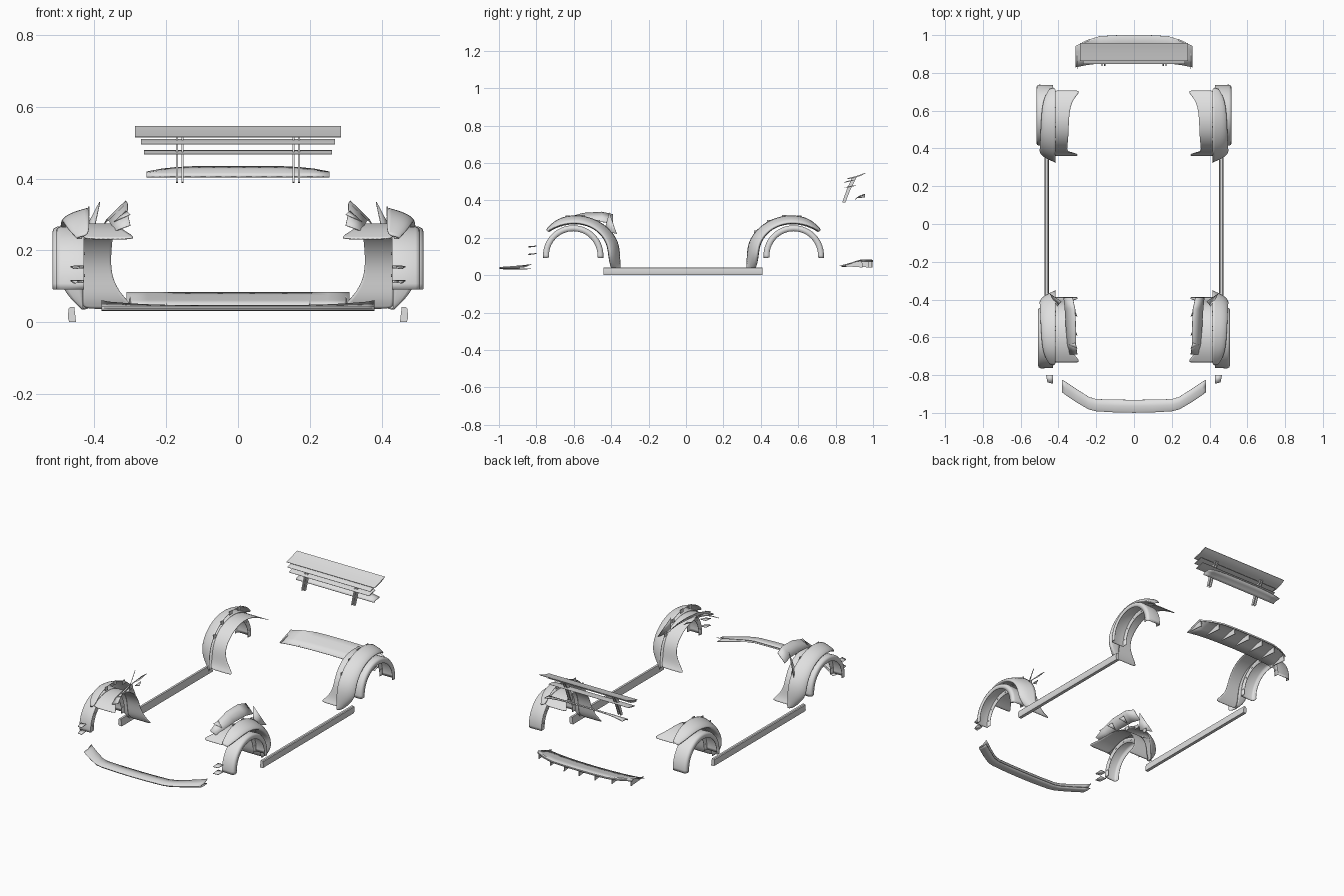
import bpy, math

if "Cube" in bpy.data.objects:
    bpy.data.objects.remove(bpy.data.objects["Cube"])

grey = bpy.data.materials.new("light_grey")
grey.diffuse_color = (0.75, 0.75, 0.75, 1)
grey.use_nodes = True
grey.node_tree.nodes["Principled BSDF"].inputs["Base Color"].default_value = grey.diffuse_color


def make(name, verts, faces, mirror=False, sub=0, thick=0.0):
    me = bpy.data.meshes.new(name)
    me.from_pydata(verts, [], faces)
    me.materials.append(grey)
    ob = bpy.data.objects.new(name, me)
    bpy.context.collection.objects.link(ob)
    if sub or thick:
        for p in me.polygons:
            p.use_smooth = True
    if sub:
        m = ob.modifiers.new("Smooth", 'SUBSURF')
        m.levels = m.render_levels = sub
    if thick:
        m = ob.modifiers.new("Thickness", 'SOLIDIFY')
        m.thickness, m.offset = thick, 0
    if mirror:
        ob.modifiers.new("Mirror", 'MIRROR')
    bpy.ops.object.select_all(action='DESELECT')
    bpy.context.view_layer.objects.active = ob
    ob.select_set(True)
    bpy.ops.object.shade_smooth_by_angle(angle=math.radians(40))
    return ob


def sheet(name, rows, **kw):
    """Surface through rows of points."""
    n = len(rows[0])
    verts = [p for r in rows for p in r]
    faces = [(i * n + j, i * n + j + 1, (i + 1) * n + j + 1, (i + 1) * n + j)
             for i in range(len(rows) - 1) for j in range(n - 1)]
    return make(name, verts, faces, **kw)


def prism(name, prof, a, b, axis='x', **kw):
    """Closed profile extruded along x (points y,z) or y (points x,z)."""
    n = len(prof)
    put = (lambda t, p: (t, p[0], p[1])) if axis == 'x' else (lambda t, p: (p[0], t, p[1]))
    verts = [put(a, p) for p in prof] + [put(b, p) for p in prof]
    faces = [(i, (i + 1) % n, n + (i + 1) % n, n + i) for i in range(n)]
    faces += [tuple(range(n))[::-1], tuple(range(n, 2 * n))]
    return make(name, verts, faces, **kw)


# Side skirts
prism("side_skirt", [(.451, 0), (.470, 0), (.474, .012), (.472, .038), (.468, .042), (.456, .042)],
      -.44, .41, 'y', mirror=True)

# Front lip: section swept along a bent path
path = [(.38, -.89, -.83, .060), (.36, -.905, -.842, .056), (.30, -.945, -.882, .051),
        (.24, -.98, -.92, .048), (.20, -.99, -.932, .047), (.10, -.996, -.935, .046),
        (0, -.998, -.936, .046)]
path += [(-x, o, i, z) for x, o, i, z in path[-2::-1]]
rows = []
for x, o, i, top in path:
    m = i * .55 + o * .45
    rows.append([(x, i, .035), (x, m, .032), (x, o + .004, .034), (x, o, .039),
                 (x, o + .006, .043), (x, m, .044), (x, i + .005, top)])
sheet("front_lip", rows, thick=.003)

# Rear diffuser: sloped bowed plate with fins below
outline = [(.31, .94, .83), (.25, .972, .842), (.18, .993, .85), (.09, .998, .855), (0, .999, .857)]
outline += [(-x, r, f) for x, r, f in outline[-2::-1]]
rows = []
for x, r, f in outline:
    d = r - f
    rows.append([(x, f, .046), (x, f + d * .35, .060), (x, f + d * .7, .074),
                 (x, r - .006, .082), (x, r, .079), (x, r, .070)])
sheet("rear_diffuser", rows, thick=.003)
for k in range(7):
    x = -.3 + k * .1
    r = 1.0 - 0.055 * (abs(x) / .3) ** 2.5
    f = r - .135
    prism("diffuser_fin", [(f + .01, .05), (r - .015, .042), (r - .002, .04), (r - .003, .076),
                           (f + .09, .072)], x - .002, x + .002)

# Rear wing: stacked blades
def blade(name, half, chord, t):
    up = [(y, z + t * (.25 if k in (0, len(chord) - 1) else 1) / 2) for k, (y, z) in enumerate(chord)]
    dn = [(y, z - t * (.25 if k in (0, len(chord) - 1) else 1) / 2) for k, (y, z) in enumerate(chord)]
    prism(name, up + dn[::-1], -half, half)

blade("wing_main_blade", .287, [(.862, .516), (.88, .519), (.91, .526), (.94, .537), (.959, .546)], .007)
blade("wing_second_blade", .270, [(.846, .496), (.86, .500), (.88, .504), (.905, .510)], .006)
blade("wing_third_blade", .262, [(.848, .468), (.865, .471), (.885, .475), (.91, .479)], .006)

# Lower blade, arched upward in the middle
rows = []
for k in range(13):
    x = -.255 + .51 * k / 12
    h = .016 * (1 - (abs(x) / .255) ** 4)
    rows.append([(x, .905, .405), (x, .915, .414), (x, .935, .416 + h * .6), (x, .957, .417 + h)])
sheet("wing_lower_blade", rows, thick=.005)

# Wing uprights, two thin plates per side
for x in (.155, .170):
    prism("wing_upright", [(.836, .39), (.852, .388), (.876, .45), (.912, .523), (.886, .516),
                           (.86, .46)], x - .003, x + .003, mirror=True)

# Wheel arches: y = cy + s * v, with v pointing to the middle of the car
def corner(tag, cy, s, xout):
    xin, cz = .43, .105
    # flare: channel section swept round the wheel
    prof = [(xin, .130), (xin, .158), (xout - .012, .160), (xout - .003, .155), (xout, .148), (xout - .002, .130)]
    rows = []
    for k in range(33):
        a = math.radians(-5 + 190 * k / 32)
        rows.append([(x, cy + r * math.cos(a), cz + r * math.sin(a)) for x, r in prof])
    sheet(tag + "_flare", rows, mirror=True, thick=.003)
    # bolts on the flare's inner flange
    for k in range(7):
        a = math.radians(10 + 160 * k / 6)
        y, z = cy + .144 * math.cos(a), cz + .144 * math.sin(a)
        prism("flare_bolt", [(y + .004 * math.cos(j * math.pi / 4), z + .004 * math.sin(j * math.pi / 4))
                             for j in range(8)], xin - .004, xin + .004, mirror=True)
    # liner path: v, z, inner x
    p = [(.215, .038, .285), (.200, .065, .315), (.194, .11, .347), (.186, .16, .355), (.158, .21, .352),
         (.105, .255, .347), (.03, .277, .345), (-.045, .270, .338), (-.095, .252, .315), (-.130, .232, .278)]
    sheet(tag + "_liner", [[(xi + (.435 - xi) * t, cy + s * v, z) for t in (0, .33, .67, 1)]
                           for v, z, xi in p], mirror=True, sub=2, thick=.003)
    # outer fender skin: v, z, widest x, radial height
    q = [(.205, .036, .435, .050), (.195, .065, .468, .055), (.188, .11, .500, .062), (.182, .16, .502, .062),
         (.156, .21, .500, .055), (.105, .255, .497, .048), (.03, .279, .494, .045), (-.045, .273, .488, .042),
         (-.095, .255, .475, .030), (-.135, .232, .450, .015)]
    rows = []
    for v, z, xo, h in q:
        dz = max(z - cz, 0)
        d = math.hypot(v, dz)
        nv, nz = v / d, dz / d
        rows.append([(x, cy + s * (v + nv * h * f), z + nz * h * f) for x, f in
                     ((.432, 0), (xo - .005, .02), (xo, .2), (xo - .3 * (xo - .415), .65), (.415, 1))])
    sheet(tag + "_fender", rows, mirror=True, sub=2, thick=.003)
    # mounting tabs along the top edge
    for v, z in ((.20, .23), (.13, .285), (.05, .312), (-.03, .308)):
        y = cy + s * v
        prism("fender_tab", [(y - .014, z - .012), (y + .014, z - .012), (y + .012, z + .010),
                             (y - .012, z + .010)], .414, .418, mirror=True)


corner("front", -.603, 1, .506)
corner("rear", .576, -1, .515)

# Slanted inner panels over the front liners
inner = [(-.39, .372, .275, .325, .325), (-.45, .366, .285, .312, .338), (-.55, .360, .283, .308, .332),
         (-.64, .352, .270, .308, .305), (-.69, .340, .255, .300, .270)]
sheet("front_inner_panel", [[(a, y, z), ((a + b) / 2, y, (z + w) / 2), (b, y, w)]
                            for y, a, z, b, w in inner], mirror=True, thick=.003)
for y in (-.46, -.56, -.63):
    make("panel_bracket", [(.312, y, .31), (.30, y - .03, .30), (.345, y - .01, .28)], [(0, 1, 2)],
         mirror=True, thick=.002)

# Pointed bracket behind each front arch
make("arch_bracket", [(.405, -.435, .24), (.445, -.37, .22), (.385, -.41, .335)], [(0, 1, 2)],
     mirror=True, thick=.003)

# Small front canards
for z in (.112, .152):
    make("canard", [(.43, -.80, z + .004), (.43, -.845, z), (.458, -.838, z - .002), (.466, -.80, z + .003)],
         [(0, 1, 2, 3)], mirror=True, thick=.004)
